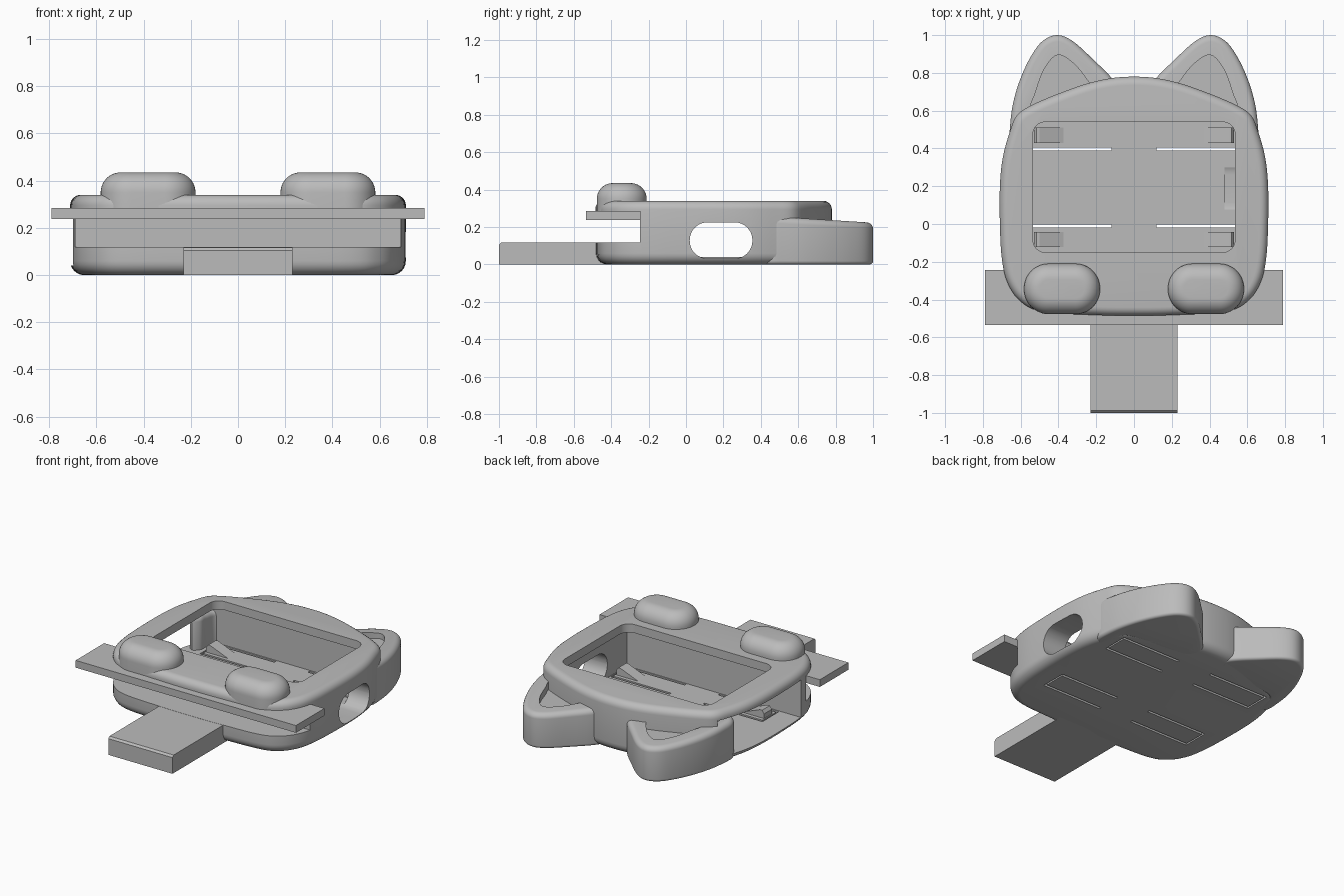
import bpy, math
from mathutils import Vector

if "Cube" in bpy.data.objects:
    bpy.data.objects.remove(bpy.data.objects["Cube"], do_unlink=True)

grey = bpy.data.materials.new("plain grey")
grey.use_nodes = True
GREY = (0.5, 0.5, 0.5, 1)
grey.diffuse_color = GREY
grey.node_tree.nodes["Principled BSDF"].inputs["Base Color"].default_value = GREY


def smooth_loop(pts, steps=5):
    """Closed Catmull-Rom loop through the points."""
    out, n = [], len(pts)
    for i in range(n):
        a, b, c, d = (Vector(pts[(i + k) % n]) for k in (-1, 0, 1, 2))
        for s in range(steps):
            t = s / steps
            out.append(b + (c - a) * t / 2
                       + (a - b * 2.5 + c * 2 - d / 2) * t * t
                       + (b * 3 - a - c * 3 + d) * t ** 3 / 2)
    return out


def rounded_rect(x0, x1, y0, y1, r, seg=8):
    loop = []
    corners = ((x1 - r, y1 - r), (x0 + r, y1 - r), (x0 + r, y0 + r), (x1 - r, y0 + r))
    for q, (cx, cy) in enumerate(corners):
        for s in range(seg + 1):
            a = math.pi / 2 * (q + s / seg)
            loop.append(Vector((cx + r * math.cos(a), cy + r * math.sin(a))))
    return loop


def mesh_object(name, verts, faces):
    me = bpy.data.meshes.new(name)
    me.from_pydata(verts, [], faces)
    me.materials.append(grey)
    ob = bpy.data.objects.new(name, me)
    bpy.context.collection.objects.link(ob)
    return ob


def slab(name, loop, z0, z1, r_low=0, r_top=0, seg=6, lift=None):
    """Anticlockwise outline raised from z0 to z1 with rounded rims."""
    n = len(loop)
    normals = []
    for i in range(n):
        t = (loop[(i + 1) % n] - loop[i - 1]).normalized()
        normals.append(Vector((t.y, -t.x)))
    rings = []
    quarter = [math.pi / 2 * s / seg for s in range(seg + 1)]
    if r_low:
        rings += [(r_low * (1 - math.sin(a)), z0 + r_low * (1 - math.cos(a))) for a in quarter]
    else:
        rings.append((0, z0))
    if r_top:
        rings += [(r_top * (1 - math.cos(a)), z1 - r_top * (1 - math.sin(a))) for a in quarter]
    else:
        rings.append((0, z1))
    verts = []
    for inset, z in rings:
        for p, nm in zip(loop, normals):
            q = p - nm * inset
            verts.append((q.x, q.y, lift(q, z) if lift else z))
    faces = [tuple(reversed(range(n)))]
    for k in range(len(rings) - 1):
        for i in range(n):
            j = (i + 1) % n
            faces.append((k * n + i, k * n + j, k * n + n + j, k * n + n + i))
    faces.append(tuple(range((len(rings) - 1) * n, len(rings) * n)))
    return mesh_object(name, verts, faces)


def along_x(name, loop, x0, x1):
    """Outline in the y-z plane, extruded from x0 to x1."""
    ob = slab(name, loop, x0, x1)
    for v in ob.data.vertices:
        v.co = (v.co.z, v.co.x, v.co.y)
    return ob


def box(name, x0, x1, y0, y1, z0, z1):
    loop = [Vector(p) for p in ((x0, y0), (x1, y0), (x1, y1), (x0, y1))]
    return slab(name, loop, z0, z1)


def activate(ob):
    bpy.ops.object.select_all(action="DESELECT")
    ob.select_set(True)
    bpy.context.view_layer.objects.active = ob


def cut(ob, *cutters):
    activate(ob)
    for c in cutters:
        c.hide_render = True
        whole = ob.data.copy()
        m = ob.modifiers.new("cut", "BOOLEAN")
        m.operation, m.solver, m.object = "DIFFERENCE", "EXACT", c
        bpy.ops.object.modifier_apply(modifier=m.name)
        if not ob.data.polygons:  # a failed cut leaves the part whole
            ob.data = whole
        bpy.data.objects.remove(c, do_unlink=True)


def finish(ob):
    activate(ob)
    bpy.ops.object.shade_smooth_by_angle(angle=math.radians(22))


def mirrored(pts, side):
    """Flip an outline to the given side, keeping it anticlockwise."""
    return pts if side > 0 else [(-x, y) for x, y in reversed(pts)]


def cavity():
    return box("cavity_cutter", -1, 0.55, -0.18, 0.57, 0.04, 0.285)


# Case shell: head-shaped outline, hollow, open on the -x side
half = [(0.2, -0.482), (0.48, -0.465), (0.6, -0.41), (0.67, -0.31), (0.7, -0.18),
        (0.71, 0), (0.71, 0.2), (0.695, 0.35), (0.66, 0.48), (0.62, 0.575), (0.54, 0.63),
        (0.4, 0.69), (0.25, 0.743), (0.12, 0.772)]
outline = [(0, -0.485)] + half + [(0, 0.78)] + [(-x, y) for x, y in reversed(half)]
shell = slab("case_shell", smooth_loop(outline), 0, 0.34, 0.06, 0.045)

port = along_x("port_cutter", rounded_rect(0.02, 0.355, 0.032, 0.225, 0.094), 0.48, 1)
window = slab("window_cutter", rounded_rect(-0.535, 0.535, -0.15, 0.54, 0.065), 0.2, 0.5)
strap_gap = box("strap_gap_cutter", -1, 1, -1, -0.245, 0.118, 0.238)
cut(shell, cavity(), window, port, strap_gap)

# Spring clips: U-shaped slits through the floor, with a wedge at each tip
for side in (-1, 1):
    def span(a, b):
        return sorted((side * a, side * b))

    for row, low, high in (("back", 0.398, 0.553), ("front", -0.166, -0.011)):
        slits = [box("slit_cutter", *span(0.12, 0.545), y - 0.008, y + 0.008, -0.1, 0.06)
                 for y in (low, high)]
        slits.append(box("slit_cutter", *span(0.536, 0.546), low, high, -0.1, 0.06))
        cut(shell, *slits)
        yc = 0.47 if row == "back" else -0.083
        profile = ((0.36, 0.035), (0.53, 0.035), (0.53, 0.07), (0.515, 0.09), (0.5, 0.09))
        n = len(profile)
        verts = [(side * x, yc + dy, z) for dy in (-0.04, 0.04) for x, z in profile]
        faces = [tuple(range(n)), tuple(reversed(range(n, 2 * n)))]
        faces += [(i, i + n, (i + 1) % n + n, (i + 1) % n) for i in range(n)]
        if side < 0:
            faces = [tuple(reversed(f)) for f in faces]
        mesh_object(f"{row}_clip_wedge_{'left' if side > 0 else 'right'}", verts, faces)
finish(shell)

# Ears with a sunken inner triangle, and paws with toe grooves
ear_pts = [(0.655, 0.53), (0.64, 0.64), (0.605, 0.76), (0.55, 0.88), (0.485, 0.968),
           (0.405, 1.0), (0.32, 0.965), (0.21, 0.865), (0.12, 0.775), (0.085, 0.71),
           (0.12, 0.64), (0.22, 0.605), (0.36, 0.6), (0.48, 0.595), (0.555, 0.57),
           (0.57, 0.5), (0.575, 0.44), (0.615, 0.405), (0.655, 0.45)]
inner_pts = [(0.54, 0.6), (0.52, 0.7), (0.475, 0.82), (0.405, 0.895), (0.32, 0.85),
             (0.25, 0.765), (0.21, 0.69), (0.35, 0.64)]


def ear_slope(p, z):
    return z * (1 - 0.25 * (p.y - 0.57))


for side, word in ((1, "left"), (-1, "right")):
    ear = slab(f"{word}_ear", smooth_loop(mirrored(ear_pts, side)), 0, 0.25,
               0.02, 0.035, lift=ear_slope)
    recess = slab("recess_cutter", smooth_loop(mirrored(inner_pts, side)), 0.195, 0.4)
    cut(ear, recess)
    if side < 0:
        cut(ear, cavity())
    finish(ear)

    x0, x1 = sorted((side * 0.18, side * 0.582))
    paw = slab(f"{word}_paw", rounded_rect(x0, x1, -0.477, -0.21, 0.13, seg=12),
               0.27, 0.435, 0, 0.085, seg=10)
    grooves = []
    for x in (0.33, 0.435):
        x *= side
        grooves.append(slab("groove_cutter", rounded_rect(
            x - 0.011, x + 0.011, -0.43, -0.305, 0.0105), 0.42, 0.5))
    cut(paw, *grooves)
    finish(paw)

# Cross bar through the front, and the flat tongue with a chamfered tip
box("cross_bar", -0.79, 0.79, -0.535, -0.243, 0.238, 0.285)
tongue_side = ((-1, 0), (-0.4, 0), (-0.4, 0.117), (-0.988, 0.117), (-1, 0.105))
along_x("front_tongue", [Vector(p) for p in tongue_side], -0.23, 0.23)
